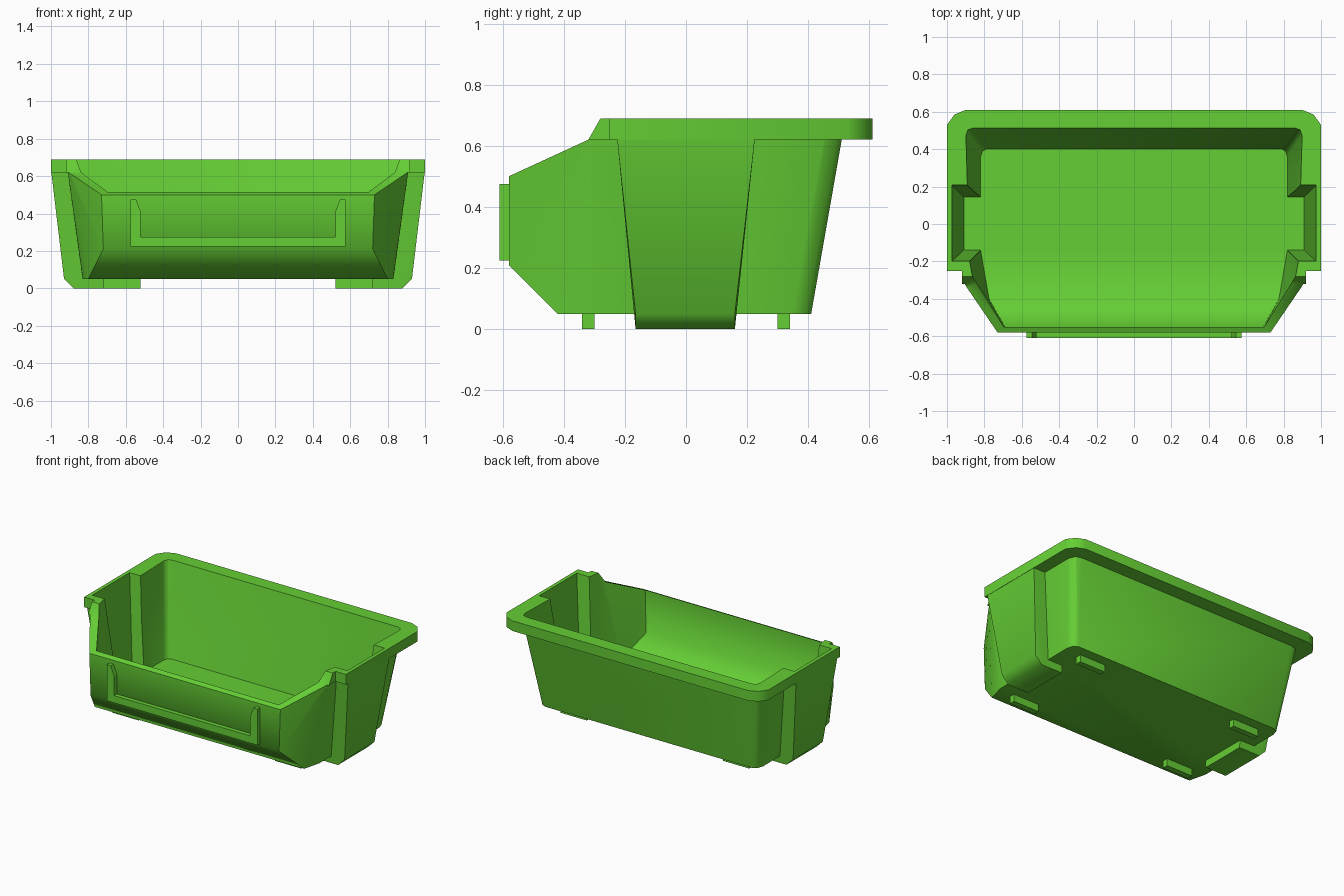
import bpy, bmesh, math

if "Cube" in bpy.data.objects:
    bpy.data.objects.remove(bpy.data.objects["Cube"])

green = bpy.data.materials.new("green_plastic")
green.diffuse_color = (0.13, 0.62, 0.035, 1)
green.use_nodes = True
green.node_tree.nodes["Principled BSDF"].inputs["Base Color"].default_value = green.diffuse_color


def finish(bm, name):
    bmesh.ops.recalc_face_normals(bm, faces=bm.faces)
    me = bpy.data.meshes.new(name)
    bm.to_mesh(me)
    bm.free()
    ob = bpy.data.objects.new(name, me)
    bpy.context.collection.objects.link(ob)
    me.materials.append(green)
    return ob


def hull(name, pts, mirror=True):
    """Convex solid around points, mirrored across x = 0 if wanted."""
    bm = bmesh.new()
    for x, y, z in pts:
        bm.verts.new((x, y, z))
        if mirror:
            bm.verts.new((-x, y, z))
    bmesh.ops.convex_hull(bm, input=bm.verts[:])
    bmesh.ops.delete(bm, geom=[v for v in bm.verts if not v.link_faces], context='VERTS')
    bmesh.ops.dissolve_limit(bm, angle_limit=math.radians(1), verts=bm.verts[:], edges=bm.edges[:])
    return finish(bm, name)


def prism(name, pts, direction):
    """Extrude a closed outline along a vector."""
    bm = bmesh.new()
    f = bm.faces.new([bm.verts.new(p) for p in pts])
    r = bmesh.ops.extrude_face_region(bm, geom=[f])
    bmesh.ops.translate(bm, vec=direction,
                        verts=[g for g in r['geom'] if isinstance(g, bmesh.types.BMVert)])
    return finish(bm, name)


def box(name, x0, x1, y0, y1, z0, z1):
    return prism(name, [(x0, y0, z0), (x1, y0, z0), (x1, y1, z0), (x0, y1, z0)], (0, 0, z1 - z0))


def boolean(ob, other, op):
    m = ob.modifiers.new("bool", 'BOOLEAN')
    m.object, m.operation, m.solver = other, op, 'EXACT'
    bpy.context.view_layer.objects.active = ob
    bpy.ops.object.modifier_apply(modifier=m.name)
    bpy.data.objects.remove(other)


def column(name, s, levels):
    """Tapered side column; levels are (z, outer x, front y, back y)."""
    pts = []
    for z, x, y0, y1 in levels:
        pts += [(s * px, y, z) for px in (0.72, x) for y in (y0, y1)]
    return hull(name, pts, False)


# outer body
body = hull("bin_body", [
    (.80, -.42, .05), (.83, -.30, .05), (.835, .35, .05), (.82, .395, .05), (.79, .41, .05),
    (.72, -.58, .21), (.735, -.58, .66),
    (.915, -.31, .66), (.915, .46, .66), (.895, .505, .66), (.85, .517, .66)])

# hollow columns on both sides
for s in (1, -1):
    boolean(body, column("side_column", s, [(0, .88, -.165, .16), (.05, .93, -.165, .16),
                                            (.62, .998, -.225, .225), (.64, .998, -.225, .225)]), 'UNION')

# flat rim with clipped back corners and narrower front ends
half = [(.92, -.32), (.92, -.25), (1, -.25), (1, .53), (.96, .585), (.9, .61)]
outline = half + [(-x, y) for x, y in reversed(half)]
boolean(body, prism("rim", [(x, y, .62) for x, y in outline], (0, 0, .07)), 'UNION')

# inner cavity
boolean(body, hull("cavity", [
    (.775, -.40, .07), (.82, -.14, .07), (.82, .36, .07), (.81, .39, .07), (.79, .40, .07),
    (.69, -.55, .22), (.70, -.55, .70),
    (.865, -.28, .70), (.88, -.20, .70), (.90, .475, .70), (.89, .505, .70), (.86, .515, .70)]),
    'DIFFERENCE')
for s in (1, -1):
    boolean(body, column("column_cavity", s, [(.07, .91, -.14, .145), (.70, .975, -.20, .21)]),
            'DIFFERENCE')

# lowered front opening
profile = [(-.7, .445), (-.32, .62), (-.28, .69), (-.26, .725), (-.26, 1), (-.7, 1)]
boolean(body, prism("front_cut", [(-1.2, y, z) for y, z in profile], (2.4, 0, 0)), 'DIFFERENCE')

# label holder on the front
half = [(.575, .225), (.575, .475), (.545, .475), (.52, .41), (.52, .275)]
outline = half + [(-x, z) for x, z in reversed(half)]
prism("label_holder", [(x, -.61, z) for x, z in outline], (0, .035, 0))

# four strip feet
for s in (1, -1):
    for y in (-.32, .32):
        box("foot", s * .62 - .1, s * .62 + .1, y - .02, y + .02, 0, .06)

# smooth rounded corners of the body only
bpy.ops.object.select_all(action='DESELECT')
body.select_set(True)
bpy.context.view_layer.objects.active = body
bpy.ops.object.shade_smooth_by_angle(angle=math.radians(46))
